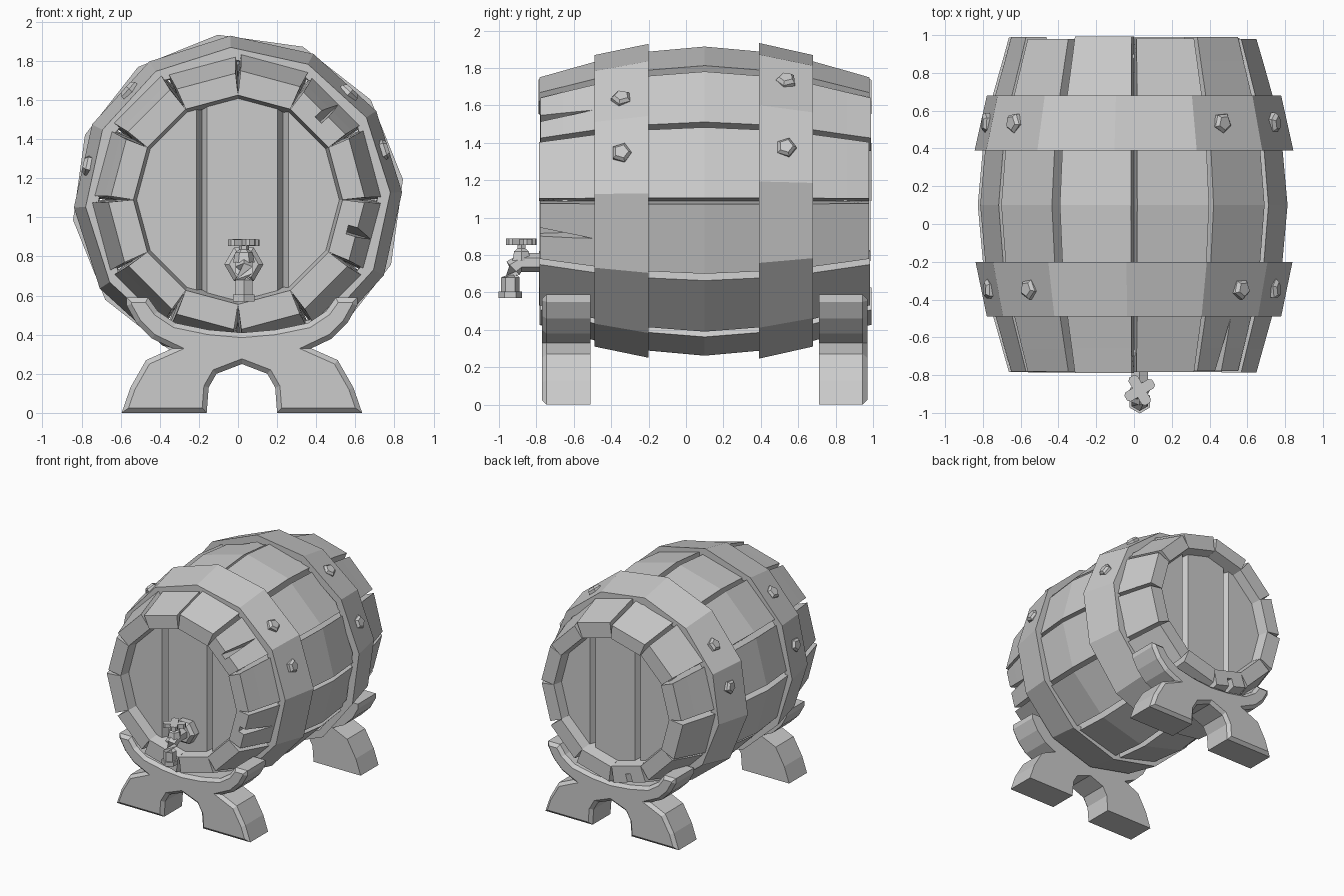
import bpy, bmesh, math, random
from mathutils import Vector, Matrix

if "Cube" in bpy.data.objects:
    bpy.data.objects.remove(bpy.data.objects["Cube"])
random.seed(4)

GREY = (0.6, 0.6, 0.6, 1)
mat = bpy.data.materials.new("plain_grey")
mat.use_nodes = True
mat.diffuse_color = GREY
mat.node_tree.nodes["Principled BSDF"].inputs["Base Color"].default_value = GREY

AXIS_Z, MID_Y = 1.09, 0.1


def loft(name, rings, closed=False, chamfer=None):
    """Skin a list of equal point rings; chamfer = (edge test, width)."""
    bm = bmesh.new()
    vs = [[bm.verts.new(p) for p in ring] for ring in rings]
    n = len(rings[0])
    for a, b in zip(vs, vs[1:] + (vs[:1] if closed else [])):
        for i in range(n):
            bm.faces.new((a[i], a[(i + 1) % n], b[(i + 1) % n], b[i]))
    if not closed:
        bm.faces.new(vs[0])
        bm.faces.new(vs[-1])
    bmesh.ops.recalc_face_normals(bm, faces=bm.faces)
    if chamfer:
        test, width = chamfer
        edges = [e for e in bm.edges if all(test(v.co) for v in e.verts)]
        bmesh.ops.bevel(bm, geom=edges, offset=width, segments=1,
                        affect='EDGES', clamp_overlap=True)
    me = bpy.data.meshes.new(name)
    bm.to_mesh(me)
    bm.free()
    me.materials.append(mat)
    ob = bpy.data.objects.new(name, me)
    bpy.context.collection.objects.link(ob)
    return ob


def polar(r, deg, y):
    a = math.radians(deg)
    return Vector((r * math.cos(a), y, AXIS_Z + r * math.sin(a)))


def disc(centre, axis, r, sides, turn=0):
    """Ring of points around an axis."""
    rot = Vector(axis).to_track_quat('Z', 'Y')
    return [Vector(centre) + rot @ Vector((r * math.cos(t), r * math.sin(t), 0))
            for t in (math.radians(turn) + math.tau * i / sides for i in range(sides))]


# Staves: bulging boards with V-shaped gaps, a few cracked at one end
half = [(0.885, 0.655, 0.535), (0.76, 0.69, 0.51), (0.44, 0.78, 0.62), (0, 0.82, 0.68)]
stations = [(-d, o, i) for d, o, i in half] + [(d, o, i) for d, o, i in half[-2::-1]]
cracks = {45: -1, 345: -1, 255: 1}
for k in range(12):
    mid = 15 + 30 * k
    lift = random.uniform(-0.012, 0.01)
    gap = random.uniform(1.0, 1.9)
    rings = []
    for d, outer, inner in stations:
        y = MID_Y + d
        if abs(d) > 0.8:
            y += random.uniform(-0.008, 0.008)
        r = outer + lift
        rings.append([polar(r, mid - 15 + gap, y), polar(r, mid + 15 - gap, y),
                      polar(inner, mid + 15, y), polar(inner, mid - 15, y)])
    stave = loft(f"stave_{k + 1}", rings)
    if mid in cracks:
        s = cracks[mid]
        wedge = [(-2.6, 0.92), (2.6, 0.92), (-1.5, 0.6)]
        cutter = loft("crack_cutter", [[polar(r, mid + a, MID_Y + s * d) for a, d in wedge]
                                       for r in (0.58, 0.9)])
        cutter.hide_render = True
        mod = stave.modifiers.new("crack", 'BOOLEAN')
        mod.operation, mod.object, mod.solver = 'DIFFERENCE', cutter, 'EXACT'
        bpy.context.view_layer.update()
        cut = stave.evaluated_get(bpy.context.evaluated_depsgraph_get())
        new = bpy.data.meshes.new_from_object(cut)
        stave.modifiers.clear()
        stave.data = new
        bpy.data.objects.remove(cutter)

# Heads: three planks each, with bevelled joints
R = 0.56
planks = [(-0.555, -0.185), (-0.185, 0.23), (0.23, 0.555)]


def plank_ring(x0, x1, y):
    xs = [x0 + (x1 - x0) * i / 4 for i in range(5)]
    h = [math.sqrt(R * R - x * x) for x in xs]
    return ([(x, y, AXIS_Z + z) for x, z in zip(xs, h)]
            + [(x, y, AXIS_Z - z) for x, z in zip(xs[::-1], h[::-1])])


for label, s in (("front", -1), ("back", 1)):
    for j, (x0, x1) in enumerate(planks):
        e = 0.027
        loft(f"{label}_head_plank_{j + 1}",
             [plank_ring(x0 + e, x1 - e, MID_Y + s * 0.8),
              plank_ring(x0, x1, MID_Y + s * 0.75),
              plank_ring(x0, x1, MID_Y + s * 0.7)])

# Hoops and their five-sided studs
for label, y0, r0, y1, r1, turn, studs in (
        ("front", -0.49, 0.78, -0.2, 0.84, 2.7, (19, 44, 135, 167)),
        ("back", 0.68, 0.785, 0.39, 0.85, 7, (21, 54, 143, 168))):
    section = [(r0, y0), (r1, y1), (r1 - 0.06, y1), (r0 - 0.06, y0)]
    loft(f"{label}_hoop", [[polar(r, turn + 30 * k, y) for r, y in section]
                           for k in range(12)], closed=True)
    for j, a in enumerate(studs):
        off = (a - turn) % 30 - 15
        flat = (r0 + r1) / 2 * math.cos(math.radians(15)) / math.cos(math.radians(off))
        y = (y0 + y1) / 2
        axis = polar(1, a - off, 0) - Vector((0, 0, AXIS_Z))
        loft(f"{label}_stud_{j + 1}",
             [disc(polar(flat + h, a, y), axis, r, 5, 40 * j)
              for h, r in ((-0.02, 0.055), (0.012, 0.055), (0.03, 0.038))])

# Cradles: half outline mirrored, chamfered on the outward side
outline = [(0, 0.25), (0.13, 0.2), (0.17, 0.13), (0.18, 0), (0.615, 0), (0.57, 0.13),
           (0.49, 0.27), (0.355, 0.33), (0.46, 0.38), (0.54, 0.46), (0.59, 0.55),
           (0.59, 0.59), (0.48, 0.59), (0.43, 0.52), (0.34, 0.46), (0.17, 0.425), (0, 0.41)]
profile = outline + [(-x, z) for x, z in outline[-2:0:-1]]
for label, out_y, in_y in (("front", -0.77, -0.51), ("back", 0.97, 0.71)):
    loft(f"{label}_cradle", [[(x + 0.02, y, z) for x, z in profile] for y in (out_y, in_y)],
         chamfer=(lambda co, o=out_y: abs(co.y - o) < 1e-4, 0.025))

# Tap: wall collar, bent pipe, spout lip, stem and cross handle
TX = 0.03
loft("tap_collar", [disc((TX, y, 0.76), (0, 1, 0), r, 6)
                    for y, r in ((-0.78, 0.075), (-0.755, 0.1), (-0.69, 0.1))])
path = [(-0.69, 0.76, 0), (-0.88, 0.76, 0), (-0.925, 0.73, 45), (-0.94, 0.68, 90), (-0.94, 0.6, 90)]
loft("tap_pipe", [disc((TX, y, z), (0, -math.cos(math.radians(a)), -math.sin(math.radians(a))),
                       0.05, 6, 30) for y, z, a in path])
loft("spout_lip", [disc((TX, -0.94, z), (0, 0, 1), 0.063, 6, 30) for z in (0.57, 0.605)])
loft("valve_stem", [disc((TX, -0.88, z), (0, 0, 1), r, 6)
                    for z, r in ((0.77, 0.055), (0.82, 0.045), (0.835, 0.025), (0.87, 0.025))])
for j, turn in enumerate((30, 120)):
    bar = [(-0.085, -0.015), (-0.07, -0.028), (0.07, -0.028), (0.085, -0.015),
           (0.085, 0.015), (0.07, 0.028), (-0.07, 0.028), (-0.085, 0.015)]
    rot = Matrix.Rotation(math.radians(turn), 3, 'Z')
    loft(f"handle_bar_{j + 1}", [[Vector((TX, -0.88, z + 0.002 * j)) + rot @ Vector((x, y, 0))
                                  for x, y in bar] for z in (0.853, 0.887)])
